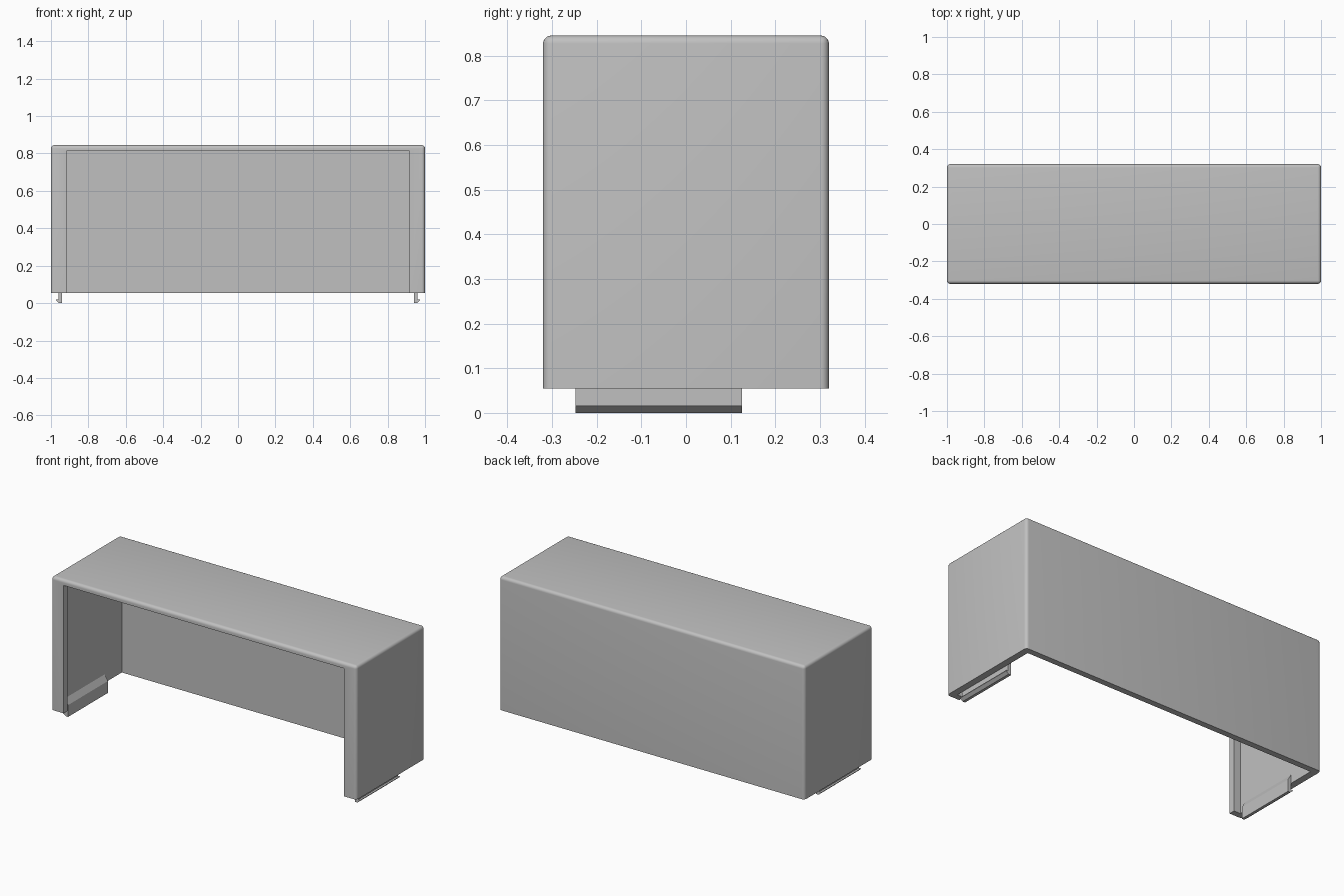
import bpy, bmesh, math

default = bpy.data.objects.get("Cube")
if default:
    bpy.data.objects.remove(default, do_unlink=True)

grey = bpy.data.materials.new("light_grey")
grey.use_nodes = True
colour = (0.53, 0.53, 0.53, 1)
grey.diffuse_color = colour
grey.node_tree.nodes["Principled BSDF"].inputs["Base Color"].default_value = colour

HALF_X, HALF_Y = 1.0, 0.32
BASE, TOP = 0.055, 0.845
WALL, RADIUS = 0.036, 0.018


def prism(name, points, offset):
    """Extrude a closed outline of 3D points along an offset vector."""
    bm = bmesh.new()
    face = bm.faces.new([bm.verts.new(p) for p in points])
    ext = bmesh.ops.extrude_face_region(bm, geom=[face])
    moved = [g for g in ext["geom"] if isinstance(g, bmesh.types.BMVert)]
    bmesh.ops.translate(bm, verts=moved, vec=offset)
    bmesh.ops.recalc_face_normals(bm, faces=bm.faces[:])
    mesh = bpy.data.meshes.new(name)
    bm.to_mesh(mesh)
    bm.free()
    mesh.materials.append(grey)
    obj = bpy.data.objects.new(name, mesh)
    bpy.context.collection.objects.link(obj)
    return obj


# Outer cover with every edge rounded except the bottom rim
corners = [(-HALF_X, -HALF_Y), (HALF_X, -HALF_Y), (HALF_X, HALF_Y), (-HALF_X, HALF_Y)]
cover = prism("cover_shell", [(x, y, BASE) for x, y in corners], (0, 0, TOP - BASE))
bm = bmesh.new()
bm.from_mesh(cover.data)
rounded = [e for e in bm.edges if max(v.co.z for v in e.verts) > BASE + 0.01]
bmesh.ops.bevel(bm, geom=rounded, offset=RADIUS, segments=5, profile=0.5, affect='EDGES')
bm.to_mesh(cover.data)
bm.free()

# Hollow inside and front opening, leaving a narrow flange on each side
ix, iy, ox = HALF_X - 0.04, HALF_Y - WALL, 0.918
half = [(ix, iy), (ix, -iy), (ox, -iy), (ox, -HALF_Y - 0.1)]
outline = half + [(-x, y) for x, y in reversed(half)]
cutter = prism("hollow_cutter", [(x, y, BASE - 0.1) for x, y in outline],
               (0, 0, TOP - 0.033 - BASE + 0.1))
cutter.hide_render = True
cut = cover.modifiers.new("hollow", 'BOOLEAN')
cut.operation = 'DIFFERENCE'
cut.solver = 'EXACT'
cut.object = cutter
bpy.ops.object.select_all(action='DESELECT')
bpy.context.view_layer.objects.active = cover
cover.select_set(True)
bpy.ops.object.modifier_apply(modifier=cut.name)
bpy.data.objects.remove(cutter, do_unlink=True)
bpy.ops.object.shade_smooth_by_angle(angle=math.radians(30))

# Snap clips on the inner side walls, with an outward barb at the foot
clip = [(0.961, 0.107), (0.940, 0.07), (0.940, 0), (0.956, 0),
        (0.973, 0.014), (0.973, 0.018), (0.961, 0.018)]
for side, name in ((1, "left_clip"), (-1, "right_clip")):
    prism(name, [(side * x, -0.247, z) for x, z in clip], (0, 0.372, 0))
